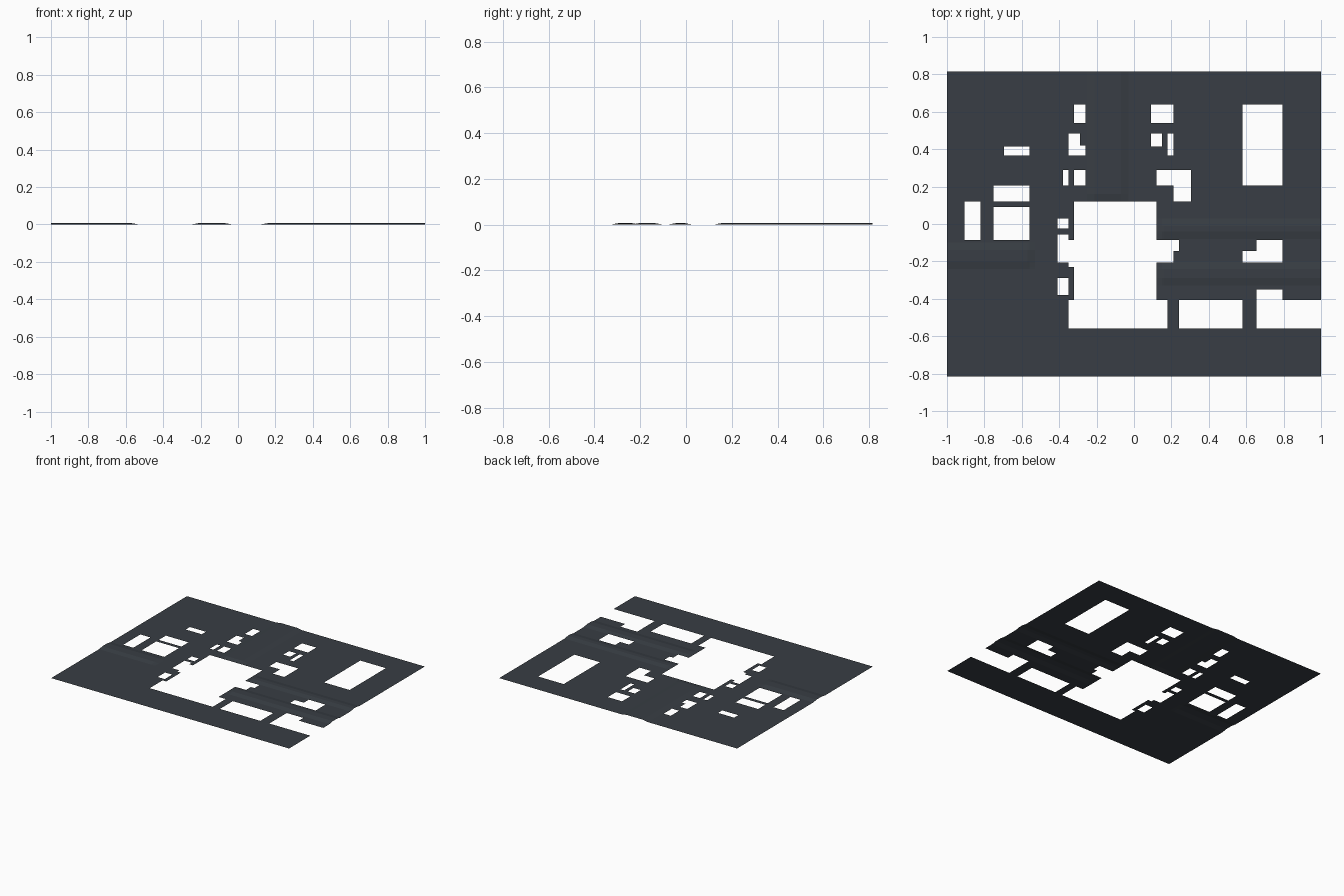
import bpy, bmesh

if "Cube" in bpy.data.objects:
    bpy.data.objects.remove(bpy.data.objects["Cube"])

# openings in the ground sheet: x0, x1, y0, y1
HOLES = [
    (-.32, -.26, .54, .64), (-.35, -.29, .42, .485), (-.35, -.26, .365, .42),
    (-.38, -.35, .205, .29), (-.32, -.26, .205, .29),
    (-.695, -.56, .365, .415), (-.75, -.56, .12, .205),
    (-.75, -.56, -.085, .09), (-.905, -.82, -.085, .12),
    (.09, .21, .54, .64), (.09, .15, .415, .485),
    (.18, .21, .365, .485), (.12, .305, .205, .29), (.21, .305, .12, .205),
    (.58, .795, .205, .64),
    # central courtyard and its bays
    (-.32, .12, -.405, .12), (-.35, .18, -.56, -.405),
    (.12, .21, -.205, -.085), (.21, .24, -.145, -.085),
    (-.41, -.35, -.025, .03), (-.41, -.35, -.205, -.055),
    (-.35, -.32, -.23, -.085), (-.41, -.35, -.38, -.29),
    # lower right blocks
    (.24, .58, -.56, -.405), (.655, 1.0, -.56, -.405),
    (.655, .795, -.405, -.35), (.655, .795, -.145, -.085),
    (.58, .795, -.205, -.145),
]
HX, HY, TOP = 1.0, .815, .007


def ramp(v, a, b):
    """0 at a rising to 1 at b (either direction)."""
    return min(1, max(0, (v - a) / (b - a)))


def hump(v, a, b, w=.04):
    return min(ramp(v, a, a + w), ramp(v, b, b - w))


def height(x, y):
    # shallow swells crossing the left, right and back strips
    left = hump(y, -.24, -.1) * ramp(x, -.53, -.57)
    right = max(hump(y, -.08, .03), hump(y, -.33, -.2)) * ramp(x, .12, .16)
    back = hump(x, -.25, -.03) * ramp(y, .12, .16)
    return TOP * max(left, right, back)


def cuts(limit, a, b, extra):
    vals = {-limit, limit, *extra}
    for h in HOLES:
        vals |= {h[a], h[b]}
    return sorted(vals)


xs = cuts(HX, 0, 1, (-.57, -.53, .16, -.25, -.21, -.07, -.03))
ys = cuts(HY, 2, 3, (-.24, -.2, -.14, -.1, -.08, -.04, -.01, .03, -.33, -.24, .16))

# sheet: grid cells that are not inside an opening
bm = bmesh.new()
grid = {(i, j): bm.verts.new((x, y, height(x, y)))
        for i, x in enumerate(xs) for j, y in enumerate(ys)}
for i in range(len(xs) - 1):
    for j in range(len(ys) - 1):
        cx, cy = (xs[i] + xs[i + 1]) / 2, (ys[j] + ys[j + 1]) / 2
        if any(a < cx < b and c < cy < d for a, b, c, d in HOLES):
            continue
        bm.faces.new((grid[i, j], grid[i + 1, j], grid[i + 1, j + 1], grid[i, j + 1]))
bmesh.ops.delete(bm, geom=[v for v in bm.verts if not v.link_faces], context='VERTS')

mesh = bpy.data.meshes.new("ground_sheet")
bm.to_mesh(mesh)
bm.free()
mat = bpy.data.materials.new("dark slate")
mat.diffuse_color = (.04, .048, .058, 1)
mat.use_nodes = True
mat.node_tree.nodes["Principled BSDF"].inputs["Base Color"].default_value = mat.diffuse_color
mesh.materials.append(mat)
bpy.context.collection.objects.link(bpy.data.objects.new("ground_sheet", mesh))
